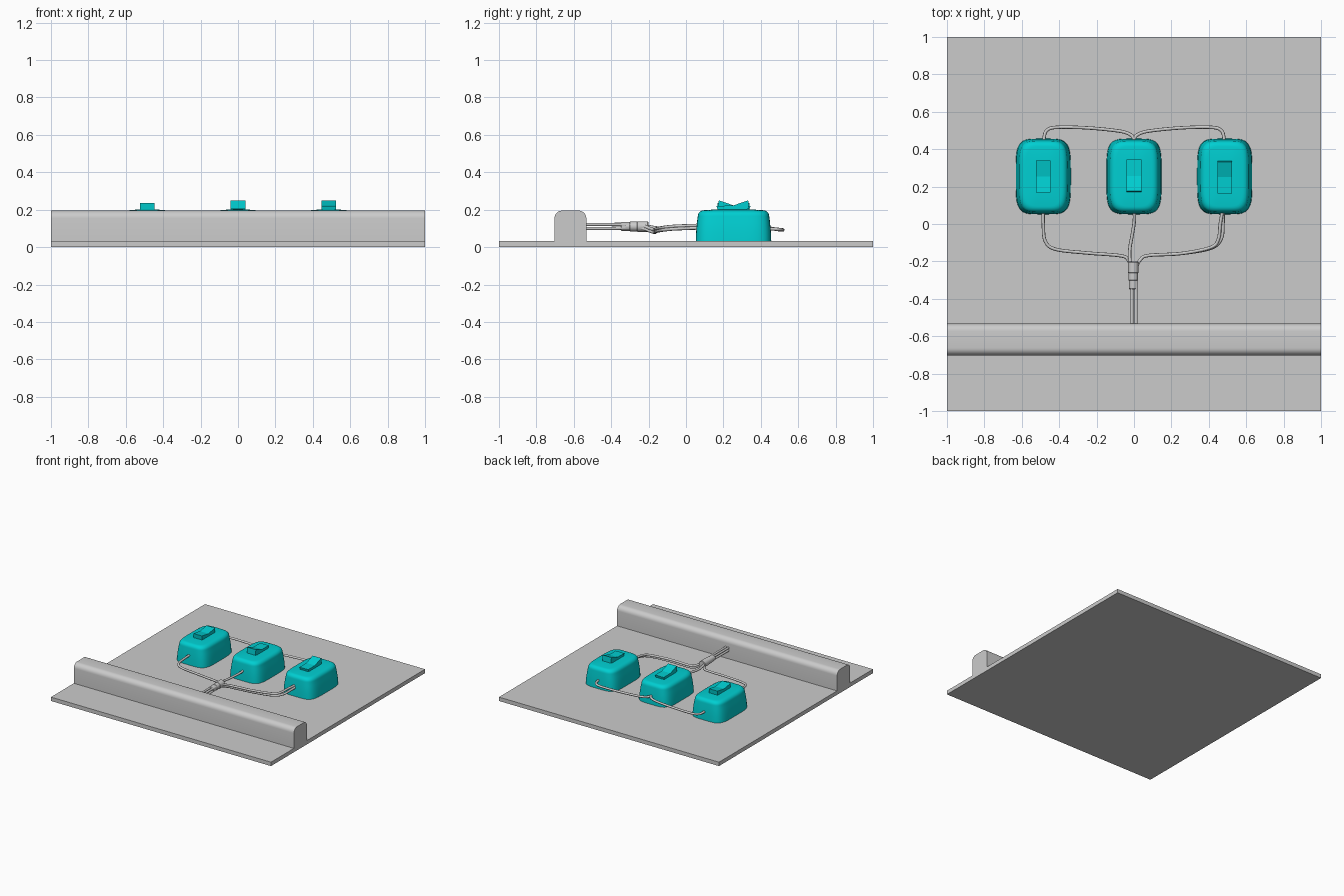
import bpy, bmesh, math
from mathutils import Vector

if "Cube" in bpy.data.objects:
    bpy.data.objects.remove(bpy.data.objects["Cube"])

teal = bpy.data.materials.new("teal")
teal.diffuse_color = (0.0, 0.62, 0.64, 1)
teal.use_nodes = True
teal.node_tree.nodes["Principled BSDF"].inputs["Base Color"].default_value = teal.diffuse_color


def finish(name, bm, mat=None, smooth=True):
    bmesh.ops.recalc_face_normals(bm, faces=bm.faces)
    me = bpy.data.meshes.new(name)
    bm.to_mesh(me)
    bm.free()
    ob = bpy.data.objects.new(name, me)
    bpy.context.collection.objects.link(ob)
    if mat:
        me.materials.append(mat)
    if smooth:
        bpy.ops.object.select_all(action='DESELECT')
        ob.select_set(True)
        bpy.context.view_layer.objects.active = ob
        bpy.ops.object.shade_smooth_by_angle(angle=math.radians(35))
    return ob


def extrude_x(name, profile, x0, x1, mat=None, smooth=True):
    """Closed y-z profile swept along x."""
    bm = bmesh.new()
    a, b = [[bm.verts.new((x, y, z)) for y, z in profile] for x in (x0, x1)]
    n = len(profile)
    for i in range(n):
        bm.faces.new((a[i], a[(i + 1) % n], b[(i + 1) % n], b[i]))
    bm.faces.new(a)
    bm.faces.new(b)
    return finish(name, bm, mat, smooth)


def loft(name, rings, mat=None):
    """Skin a list of equally long point rings and cap both ends."""
    bm = bmesh.new()
    vs = [[bm.verts.new(p) for p in r] for r in rings]
    n = len(rings[0])
    for a, b in zip(vs, vs[1:]):
        for i in range(n):
            bm.faces.new((a[i], a[(i + 1) % n], b[(i + 1) % n], b[i]))
    bm.faces.new(vs[0])
    bm.faces.new(vs[-1])
    return finish(name, bm, mat)


def cushion(cx, cy, a, b, z, n=64, e=4.6):
    """Superellipse ring: rounded rectangle with softly bowed sides."""
    pts = []
    for i in range(n):
        c, s = math.cos(math.tau * i / n), math.sin(math.tau * i / n)
        r = (abs(c) ** e + abs(s) ** e) ** (-1 / e)
        pts.append((cx + a * r * c, cy + b * r * s, z))
    return pts


def cable(name, pts, radius=0.009):
    """Smooth round cable through the points (Catmull-Rom)."""
    cu = bpy.data.curves.new(name, 'CURVE')
    cu.dimensions = '3D'
    cu.bevel_depth = radius
    cu.bevel_resolution = 2
    cu.use_fill_caps = True
    p = [Vector(q) for q in pts]
    p = [2 * p[0] - p[1]] + p + [2 * p[-1] - p[-2]]
    path = []
    for i in range(1, len(p) - 2):
        for k in range(6):
            t = k / 6
            path.append(0.5 * (2 * p[i] + (p[i + 1] - p[i - 1]) * t
                        + (2 * p[i - 1] - 5 * p[i] + 4 * p[i + 1] - p[i + 2]) * t * t
                        + (3 * p[i] - p[i - 1] - 3 * p[i + 1] + p[i + 2]) * t ** 3))
    path.append(p[-2])
    sp = cu.splines.new('POLY')
    sp.points.add(len(path) - 1)
    for q, v in zip(sp.points, path):
        q.co = (*v, 1)
    sp.use_smooth = True
    ob = bpy.data.objects.new(name, cu)
    bpy.context.collection.objects.link(ob)


# Base plate and round-shouldered rail
extrude_x("base_plate", [(-1, 0), (1, 0), (1, 0.032), (-1, 0.032)], -1, 1, smooth=False)
R = 0.04
rail = [(-0.703, 0.03), (-0.533, 0.03)]
for cy, start in ((-0.533 - R, 0), (-0.703 + R, 90)):
    for k in range(7):
        t = math.radians(start + 15 * k)
        rail.append((cy + R * math.cos(t), 0.195 - R + R * math.sin(t)))
extrude_x("rail", rail, -1, 1)

# Three switches: tapered cushion housing with a rocker
SY = 0.254
for label, x, tilt in (("left", -0.485, 0), ("centre", 0, -10), ("right", 0.485, 10)):
    levels = [(0.147, 0.202, 0.03), (0.144, 0.200, 0.08), (0.136, 0.195, 0.135),
              (0.130, 0.191, 0.165)]
    for k in range(1, 7):
        t = math.radians(15 * k)
        d = 1 - math.cos(t)
        levels.append((0.130 - 0.036 * d, 0.191 - 0.032 * d, 0.165 + 0.032 * math.sin(t)))
    levels.append((0.05, 0.10, 0.201))
    loft(label + "_switch_housing", [cushion(x, SY, *l) for l in levels], teal)

    prof = [(-0.082, 0.19), (0.082, 0.19), (0.086, 0.236), (0, 0.222), (-0.086, 0.236)]
    c, s = math.cos(math.radians(tilt)), math.sin(math.radians(tilt))
    prof = [(SY + y * c - (z - 0.2) * s, 0.2 + y * s + (z - 0.2) * c) for y, z in prof]
    extrude_x(label + "_rocker", prof, x - 0.039, x + 0.039, teal, False)

# Link cables behind the switches
for label, s in (("left", -1), ("right", 1)):
    cable(label + "_link_cable",
          [(0.48 * s, 0.42, 0.10), (0.48 * s, 0.465, 0.097), (0.465 * s, 0.502, 0.094),
           (0.41 * s, 0.517, 0.092), (0.25 * s, 0.514, 0.092), (0.08 * s, 0.497, 0.093),
           (0.02 * s, 0.478, 0.096), (0.002 * s, 0.455, 0.1), (0, 0.42, 0.1)])

# Feed cables gathering into the bundle
cable("left_feed_cable",
      [(-0.485, 0.09, 0.11), (-0.485, 0.0, 0.106), (-0.475, -0.09, 0.102),
       (-0.42, -0.135, 0.098), (-0.25, -0.155, 0.095), (-0.07, -0.17, 0.09),
       (-0.03, -0.195, 0.095), (-0.014, -0.25, 0.105), (-0.011, -0.40, 0.100),
       (-0.011, -0.55, 0.100)])
cable("centre_feed_cable",
      [(0, 0.09, 0.11), (0.002, 0.02, 0.107), (-0.01, -0.06, 0.102),
       (-0.022, -0.13, 0.10), (-0.022, -0.19, 0.108), (-0.011, -0.26, 0.122),
       (-0.011, -0.40, 0.121), (-0.011, -0.55, 0.121)])
for i, (dx, dz) in enumerate(((0, 0), (-0.015, 0.014))):
    cable("right_feed_cable_%d" % (i + 1),
          [(0.476, 0.09, 0.103 + dz), (0.476 + dx, 0.0, 0.1 + dz),
           (0.466 + dx, -0.08, 0.096 + dz), (0.41, -0.13 - dx * 0.3, 0.09 + dz),
           (0.25, -0.158, 0.084 + dz), (0.08, -0.168, 0.078 + dz),
           (0.035, -0.19, 0.085 + dz), (0.012, -0.25, 0.102 + dz),
           (0.011, -0.40, 0.100 + 1.5 * dz), (0.011, -0.55, 0.100 + 1.5 * dz)])

# Tape wrap around the cable junction
wrap = [(-0.20, 0.024), (-0.205, 0.028), (-0.26, 0.028), (-0.262, 0.026),
        (-0.30, 0.026), (-0.302, 0.024), (-0.345, 0.023), (-0.35, 0.019)]
loft("tape_wrap", [[(-0.004 + r * math.cos(math.tau * i / 20), y,
                     0.11 + r * math.sin(math.tau * i / 20)) for i in range(20)]
                   for y, r in wrap])
